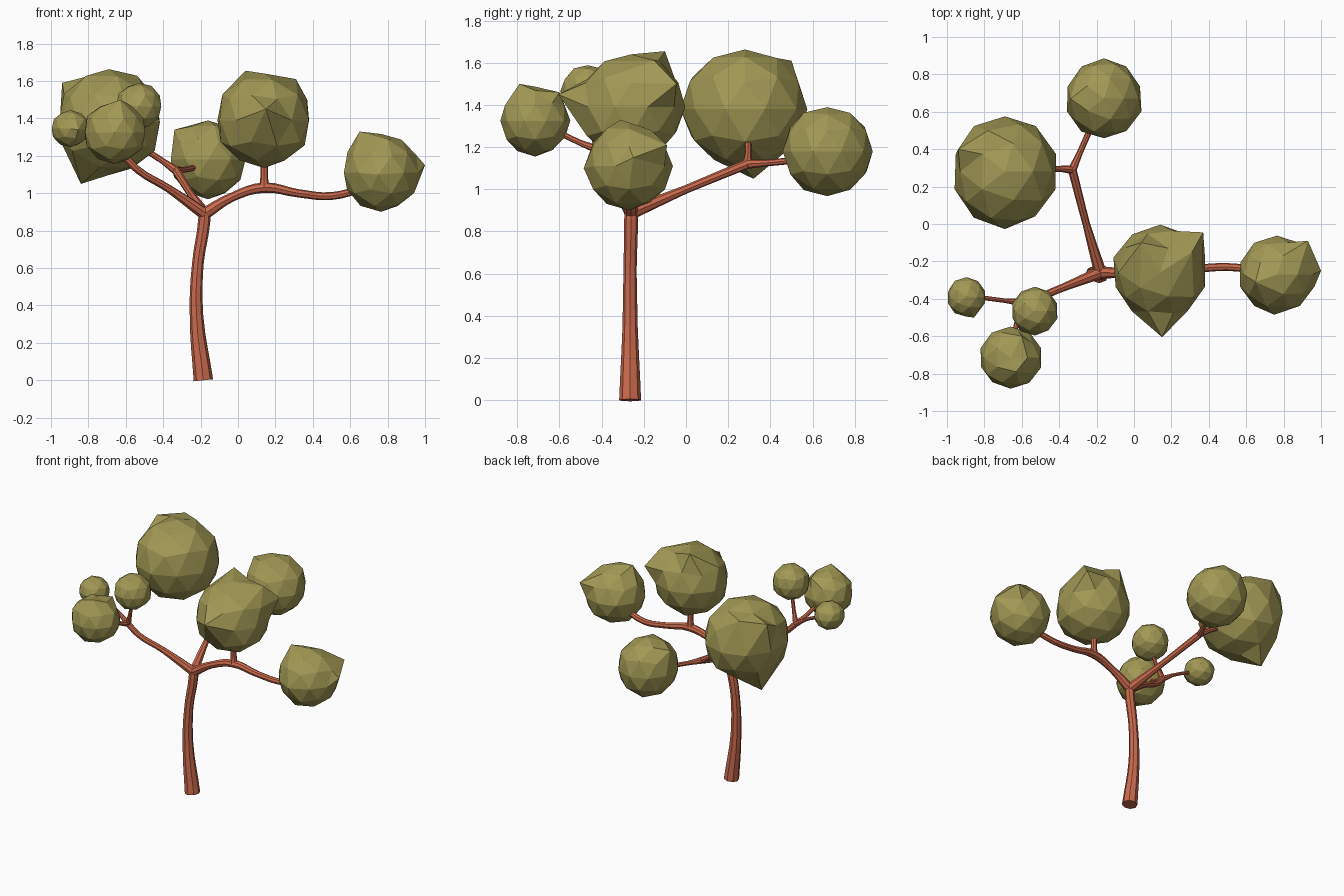
import bpy, bmesh, random
from mathutils import Vector

cube = bpy.data.objects.get("Cube")
if cube:
    bpy.data.objects.remove(cube, do_unlink=True)
random.seed(4)


def material(name, rgb):
    m = bpy.data.materials.new(name)
    m.use_nodes = True
    m.diffuse_color = (*rgb, 1)
    m.node_tree.nodes["Principled BSDF"].inputs["Base Color"].default_value = (*rgb, 1)
    return m


bark = material("terracotta bark", (0.60, 0.145, 0.075))
leaf = material("olive foliage", (0.36, 0.315, 0.09))


def limb(name, points):
    """Eight-sided tapering tube through (x, y, z, radius) points."""
    cu = bpy.data.curves.new(name, 'CURVE')
    cu.dimensions = '3D'
    cu.bevel_depth = 1
    cu.bevel_resolution = 2
    cu.resolution_u = 4
    cu.use_fill_caps = True
    sp = cu.splines.new('BEZIER')
    sp.bezier_points.add(len(points) - 1)
    for bp, (x, y, z, r) in zip(sp.bezier_points, points):
        bp.co = (x, y, z)
        bp.radius = r
        bp.handle_left_type = bp.handle_right_type = 'AUTO'
    sp.use_smooth = False
    helper = bpy.data.objects.new(name + "_path", cu)
    bpy.context.collection.objects.link(helper)
    deps = bpy.context.evaluated_depsgraph_get()
    me = bpy.data.meshes.new_from_object(helper.evaluated_get(deps))
    bpy.data.objects.remove(helper, do_unlink=True)
    me.materials.clear()
    me.materials.append(bark)
    bpy.context.collection.objects.link(bpy.data.objects.new(name, me))


def foliage(name, centre, radii, tips=()):
    """Faceted ball whose nearest corners are pulled out to the given tips."""
    bm = bmesh.new()
    bmesh.ops.create_icosphere(bm, subdivisions=2, radius=1)
    c = Vector(centre)
    for v in bm.verts:
        k = random.uniform(0.98, 1.03)
        v.co = c + Vector([a * r * k for a, r in zip(v.co, radii)])
    for t in map(Vector, tips):
        d = (t - c).normalized()
        max(bm.verts, key=lambda v: (v.co - c).normalized().dot(d)).co = t
    me = bpy.data.meshes.new(name)
    bm.to_mesh(me)
    bm.free()
    me.materials.append(leaf)
    bpy.context.collection.objects.link(bpy.data.objects.new(name, me))


# Trunk and the forks, with slightly swollen joints
fork = (-0.18, -0.26, 0.89)
left_fork = (0.14, -0.25, 1.03)
back_fork = (-0.33, 0.29, 1.12)
right_fork = (-0.60, -0.42, 1.19)

limb("trunk", [(-0.185, -0.265, 0, 0.052), (-0.222, -0.265, 0.35, 0.036),
               (-0.215, -0.265, 0.62, 0.031), (-0.18, -0.26, 0.86, 0.033),
               (-0.18, -0.26, 0.92, 0.026)])

# Left side branch
limb("left_branch", [(*fork, 0.033), (-0.03, -0.26, 0.98, 0.024), (*left_fork, 0.028),
                     (0.32, -0.24, 1.0, 0.022), (0.5, -0.23, 0.985, 0.021),
                     (0.68, -0.25, 1.03, 0.02)])
limb("left_twig", [(*left_fork, 0.027), (0.14, -0.25, 1.09, 0.02), (0.14, -0.25, 1.22, 0.02)])

# Back branch
limb("back_branch", [(*fork, 0.033), (-0.255, 0, 1.0, 0.02), (*back_fork, 0.023)])
limb("back_inner_twig", [(*back_fork, 0.023), (-0.29, 0.38, 1.125, 0.016),
                         (-0.22, 0.54, 1.14, 0.016)])
limb("back_outer_twig", [(*back_fork, 0.023), (-0.40, 0.295, 1.17, 0.016),
                         (-0.54, 0.29, 1.26, 0.016)])

# Right side branch
limb("right_branch", [(*fork, 0.033), (-0.38, -0.34, 1.03, 0.021),
                      (-0.53, -0.40, 1.12, 0.02), (*right_fork, 0.021)])
limb("right_upper_twig", [(*right_fork, 0.02), (-0.57, -0.44, 1.28, 0.013),
                          (-0.54, -0.46, 1.4, 0.013)])
limb("right_front_twig", [(*right_fork, 0.02), (-0.62, -0.5, 1.22, 0.014),
                          (-0.65, -0.64, 1.29, 0.014)])
limb("right_outer_twig", [(*right_fork, 0.02), (-0.69, -0.41, 1.25, 0.012),
                          (-0.84, -0.39, 1.32, 0.012)])

# Foliage balls
foliage("back_outer_foliage", (-0.69, 0.28, 1.38), (0.28, 0.30, 0.285),
        [(-0.84, 0.32, 1.05), (-0.94, 0.40, 1.59), (-0.78, 0.5, 1.61)])
foliage("back_inner_foliage", (-0.16, 0.67, 1.18), (0.205, 0.215, 0.21),
        [(-0.34, 0.67, 1.34)])
foliage("centre_foliage", (0.14, -0.26, 1.39), (0.255, 0.255, 0.255),
        [(0.15, -0.605, 1.45), (0.37, -0.045, 1.5), (0.04, -0.1, 1.655), (0.31, -0.15, 1.61)])
foliage("left_foliage", (0.765, -0.27, 1.11), (0.205, 0.205, 0.205),
        [(0.65, -0.31, 1.33), (1.0, -0.25, 1.15), (0.93, -0.09, 1.21), (0.75, -0.485, 1.1)])
foliage("right_front_foliage", (-0.66, -0.715, 1.325), (0.168, 0.165, 0.165),
        [(-0.63, -0.79, 1.5), (-0.6, -0.6, 1.46)])
foliage("right_outer_foliage", (-0.895, -0.39, 1.345), (0.105, 0.105, 0.097),
        [(-0.855, -0.5, 1.34)])
foliage("right_upper_foliage", (-0.53, -0.465, 1.465), (0.125, 0.13, 0.125))
